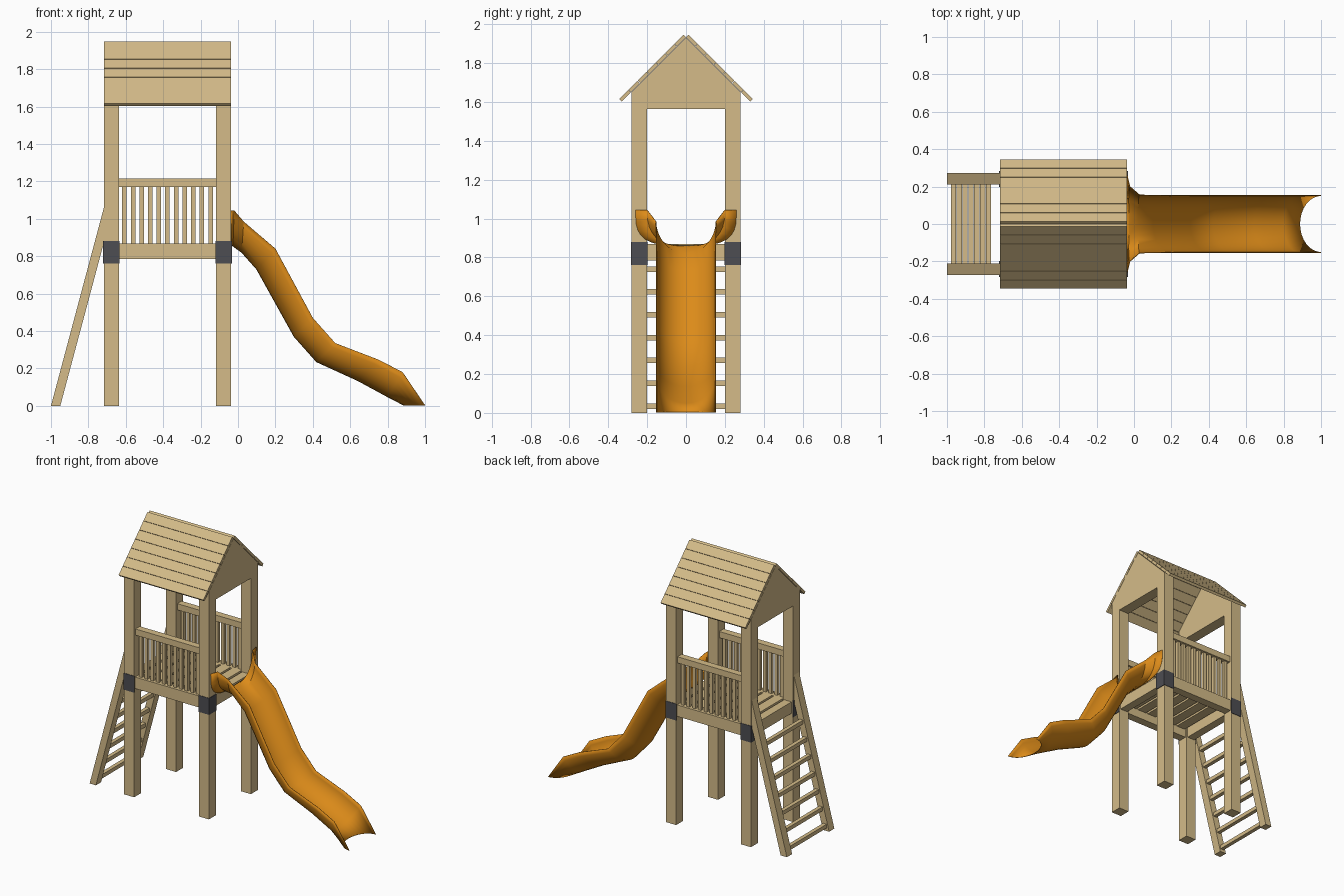
import bpy, bmesh, math

if "Cube" in bpy.data.objects:
    bpy.data.objects.remove(bpy.data.objects["Cube"])


def material(name, rgb):
    m = bpy.data.materials.new(name)
    m.diffuse_color = (*rgb, 1)
    m.use_nodes = True
    m.node_tree.nodes["Principled BSDF"].inputs["Base Color"].default_value = m.diffuse_color
    return m


WOOD = material("wood", (0.66, 0.50, 0.25))
ORANGE = material("orange_plastic", (0.72, 0.26, 0.01))
DARK = material("dark_metal", (0.075, 0.075, 0.085))


def mesh_object(name, verts, faces, mat):
    me = bpy.data.meshes.new(name)
    me.from_pydata(verts, [], faces)
    bm = bmesh.new()
    bm.from_mesh(me)
    bmesh.ops.recalc_face_normals(bm, faces=bm.faces)
    bm.to_mesh(me)
    bm.free()
    ob = bpy.data.objects.new(name, me)
    bpy.context.collection.objects.link(ob)
    me.materials.append(mat)
    return ob


def prism(name, profile, axis, lo, hi, mat=WOOD):
    """Extrude a 2D profile: axis 'x' takes (y, z) points, axis 'y' takes (x, z)."""
    n = len(profile)
    verts = [(d, a, b) if axis == 'x' else (a, d, b) for d in (lo, hi) for a, b in profile]
    faces = [tuple(range(n)), tuple(range(n, 2 * n))]
    faces += [(i, (i + 1) % n, n + (i + 1) % n, n + i) for i in range(n)]
    return mesh_object(name, verts, faces, mat)


def box(name, x, y, z, mat=WOOD):
    y = sorted(y)
    return prism(name, [(y[0], z[0]), (y[1], z[0]), (y[1], z[1]), (y[0], z[1])], 'x', x[0], x[1], mat)


XL, XR, P, YO = -0.717, -0.037, 0.08, 0.28   # tower ends, post size, half depth
YI = YO - P

# posts with corner brackets on their outer faces
for s in (-1, 1):
    for x, out in ((XL, XL), (XR - P, XR)):
        box("post", (x, x + P), (s * YI, s * YO), (0, 1.65))
        box("bracket_side", (x - .003, x + P + .003), (s * YO, s * (YO + .003)), (.76, .88), DARK)
        e = (out - .004, out) if out == XL else (out, out + .004)
        box("bracket_end", e, (s * (YI - .003), s * (YO + .003)), (.76, .88), DARK)

# side beams and railings
x0, x1 = XL + P, XR - P
for s in (-1, 1):
    box("side_beam", (x0, x1), (s * .21, s * .27), (.785, .868))
    box("top_rail", (x0, x1), (s * .215, s * .265), (1.17, 1.215))
    for i in range(11):
        cx = x0 + .03 + i * (x1 - x0 - .06) / 10
        box("baluster", (cx - .012, cx + .012), (s * .228, s * .252), (.868, 1.17))

# end beams, headers and gables
for x in (XL, XR - P):
    box("end_beam", (x + .01, x + P - .01), (-YI, YI), (.785, .868))
    box("gable_header", (x, x + P), (-YI, YI), (1.565, 1.65))
    prism("gable", [(-YO, 1.65), (YO, 1.65), (0, 1.93)], 'x', x, x + P)

# deck slats
step = (x1 - x0) / 6
for i in range(6):
    box("deck_slat", (x0 + i * step + .008, x0 + (i + 1) * step - .008), (-.21, .21), (.845, .868))

# roof boards, seven per slope
r = math.sqrt(.5)
for s in (-1, 1):
    pitch = .47 / 7
    for i in range(7):
        pts = []
        for u, t in ((i * pitch, 0), ((i + 1) * pitch - .002, 0),
                     ((i + 1) * pitch - .002, .019), (i * pitch, .019)):
            pts.append((s * (u * r + t * r), 1.933 - u * r + t * r))
        prism("roof_board", pts, 'x', XL, XR)

# ladder
k = (XL + 1) / 1.06
for s in (-1, 1):
    prism("ladder_side", [(-1, 0), (-.95, 0), (XL, (XL + .95) / k), (XL, 1.06)],
          'y', s * .212, s * .272)
for i in range(7):
    z = .035 + i * .1175
    cx = -.975 + k * z
    box("ladder_rung", (cx - .014, cx + .014), (-.213, .213), (z - .014, z + .014))

# slide: each section is bottom x, z, rim x, z, half width, squareness
sections = [(-.037, .86, -.037, 1.045, .26, .6),
            (-.028, .855, -.022, 1.045, .20, .8),
            (.02, .82, .03, .985, .155, 1),
            (.10, .73, .20, .84, .152, 1),
            (.30, .37, .40, .47, .152, 1),
            (.42, .235, .52, .335, .152, 1),
            (.64, .135, .75, .247, .152, 1),
            (.80, .048, .88, .18, .152, 1),
            (.887, .003, 1.0, .003, .152, 1)]
N = 16
verts, faces = [], []
for bx, bz, rx, rz, w, e in sections:
    for j in range(N + 1):
        t = math.pi * (j / N - .5)
        f = max(0, 1 - abs(math.cos(t)) ** e)
        y = math.copysign(abs(math.sin(t)) ** e, t) * w
        verts.append((bx + (rx - bx) * f, y, bz + (rz - bz) * f))
for i in range(len(sections) - 1):
    for j in range(N):
        a = i * (N + 1) + j
        faces.append((a, a + 1, a + N + 2, a + N + 1))
slide = mesh_object("slide", verts, faces, ORANGE)
mod = slide.modifiers.new("thickness", 'SOLIDIFY')
mod.thickness = .004
mod.offset = 0
bpy.context.view_layer.objects.active = slide
slide.select_set(True)
bpy.ops.object.shade_smooth_by_angle(angle=math.radians(30))
